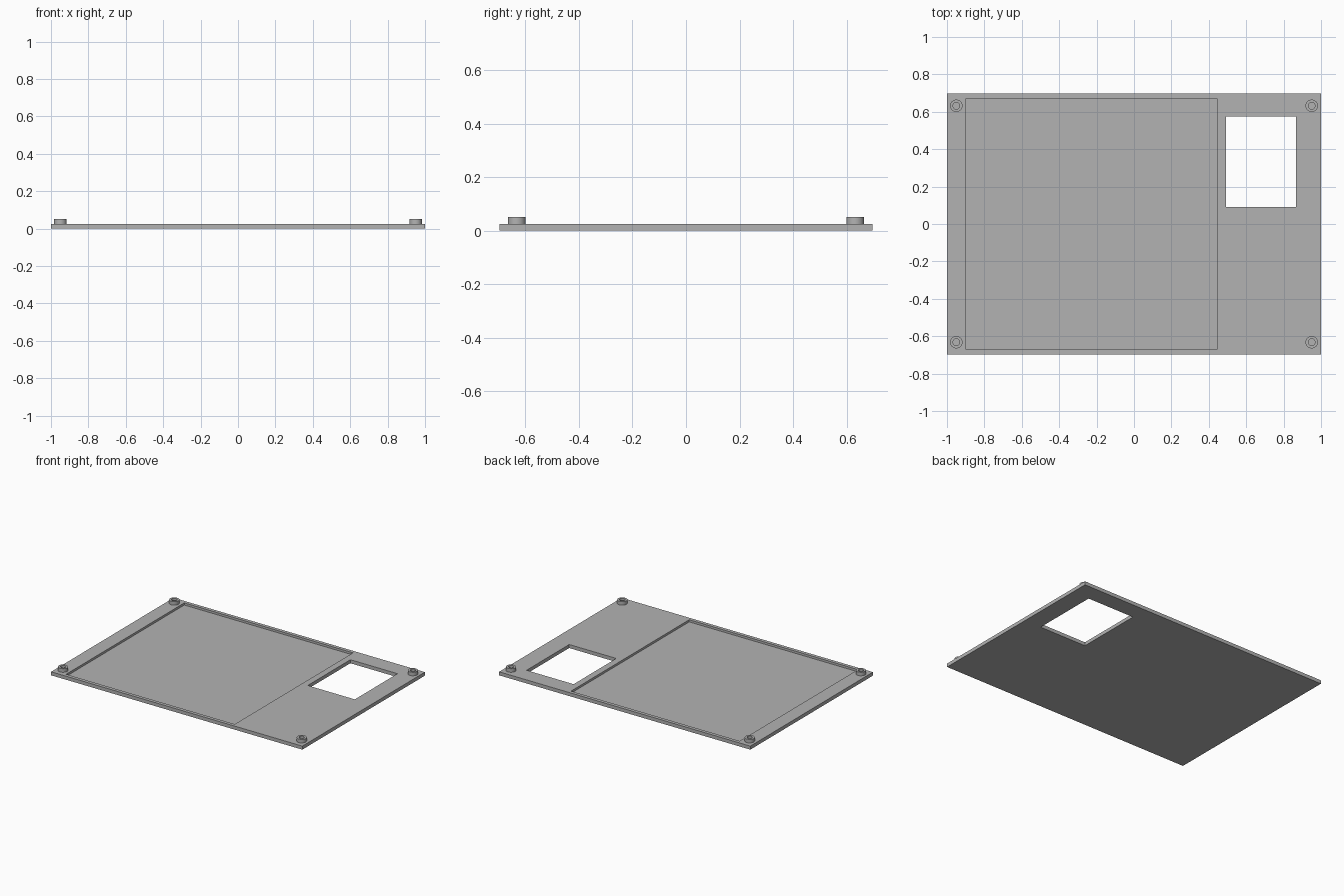
import bpy
import bmesh
import math
from mathutils import Vector

if "Cube" in bpy.data.objects:
    bpy.data.objects.remove(bpy.data.objects["Cube"], do_unlink=True)

THICK = 0.0255
BOSS_TOP = 0.051
POCKET_FLOOR = 0.01

grey = bpy.data.materials.new("light_grey")
grey.use_nodes = True
colour = (0.45, 0.45, 0.45, 1)
grey.diffuse_color = colour
grey.node_tree.nodes["Principled BSDF"].inputs["Base Color"].default_value = colour


def add_object(name, bm):
    mesh = bpy.data.meshes.new(name)
    bmesh.ops.recalc_face_normals(bm, faces=bm.faces)
    bm.to_mesh(mesh)
    bm.free()
    mesh.materials.append(grey)
    obj = bpy.data.objects.new(name, mesh)
    bpy.context.collection.objects.link(obj)
    return obj


def box(name, low, high):
    low, high = Vector(low), Vector(high)
    bm = bmesh.new()
    bmesh.ops.create_cube(bm, size=1)
    bmesh.ops.scale(bm, vec=high - low, verts=bm.verts)
    bmesh.ops.translate(bm, vec=(low + high) / 2, verts=bm.verts)
    return add_object(name, bm)


def cut(target, cutter):
    mod = target.modifiers.new("cut", "BOOLEAN")
    mod.operation = "DIFFERENCE"
    mod.solver = "EXACT"
    mod.object = cutter
    bpy.context.view_layer.objects.active = target
    bpy.ops.object.modifier_apply(modifier=mod.name)
    bpy.data.objects.remove(cutter, do_unlink=True)


def tube(name, x, y, outer, inner, bottom, top):
    # Spin a wall profile, open underneath where it meets the plate
    bm = bmesh.new()
    points = [(outer, bottom), (outer, top), (inner, top), (inner, bottom)]
    verts = [bm.verts.new((x + r, y, z)) for r, z in points]
    edges = [bm.edges.new(pair) for pair in zip(verts, verts[1:])]
    bmesh.ops.spin(bm, geom=verts + edges, cent=(x, y, 0), axis=(0, 0, 1),
                   angle=math.tau, steps=32)
    bmesh.ops.remove_doubles(bm, verts=bm.verts, dist=0.0001)
    return add_object(name, bm)


# Base plate with a shallow pocket and a rectangular through window
plate = box("base_plate", (-1, -0.697, 0), (1, 0.697, THICK))
cut(plate, box("pocket_cutter", (-0.898, -0.672, POCKET_FLOOR), (0.445, 0.672, 0.1)))
cut(plate, box("window_cutter", (0.492, 0.09, -0.1), (0.867, 0.575, 0.1)))

# Hollow round boss in each corner
for side, x in (("right", -0.95), ("left", 0.95)):
    for end, y in (("front", -0.632), ("back", 0.632)):
        boss = tube(f"{end}_{side}_boss", x, y, 0.033, 0.018, THICK, BOSS_TOP)
        bpy.ops.object.select_all(action="DESELECT")
        boss.select_set(True)
        bpy.context.view_layer.objects.active = boss
        bpy.ops.object.shade_smooth_by_angle(angle=math.radians(30))
